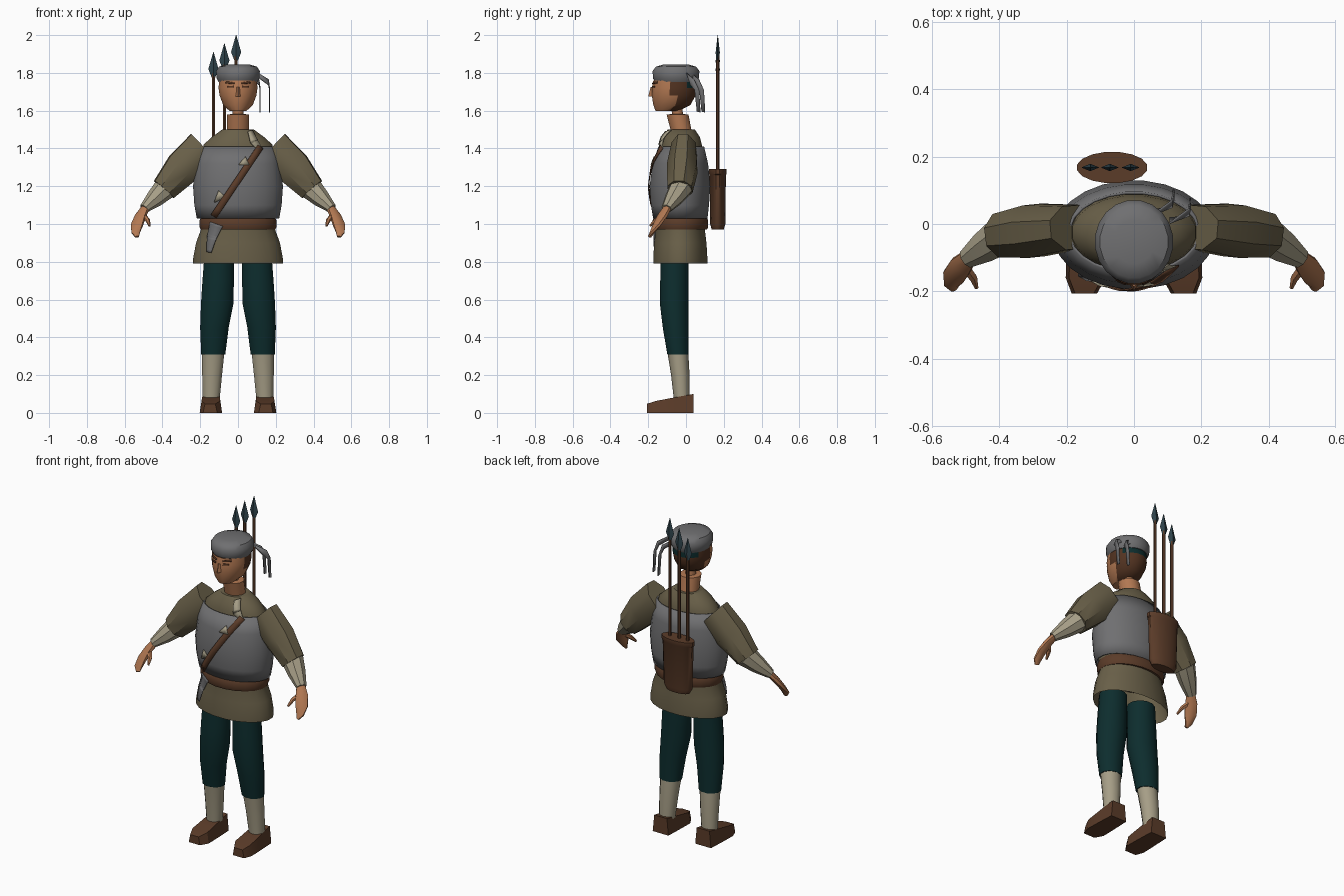
import bpy, bmesh, math
from mathutils import Vector

if "Cube" in bpy.data.objects:
    bpy.data.objects.remove(bpy.data.objects["Cube"], do_unlink=True)


def material(name, *rgb):
    m = bpy.data.materials.new(name)
    m.use_nodes = True
    m.diffuse_color = (*rgb, 1)
    m.node_tree.nodes["Principled BSDF"].inputs["Base Color"].default_value = (*rgb, 1)
    return m


OLIVE = material("olive cloth", .14, .115, .065)
GREY = material("grey metal", .16, .16, .165)
CREAM = material("cream linen", .38, .34, .24)
SKIN = material("skin", .45, .19, .085)
LEATHER = material("brown leather", .105, .045, .022)
TEAL = material("dark teal", .004, .026, .027)
STEEL = material("blue steel", .03, .06, .075)
HAIR = material("dark hair", .085, .033, .015)


def finish(name, bm, mats, mirror=False, angle=40, rule=None, thick=0):
    """Turn a bmesh into a shaded object; rule picks the colour of each face."""
    bmesh.ops.recalc_face_normals(bm, faces=bm.faces)
    if rule:
        for f in bm.faces:
            f.material_index = rule(f.calc_center_median())
    me = bpy.data.meshes.new(name)
    bm.to_mesh(me)
    bm.free()
    ob = bpy.data.objects.new(name, me)
    bpy.context.collection.objects.link(ob)
    for m in mats:
        me.materials.append(m)
    bpy.ops.object.select_all(action='DESELECT')
    ob.select_set(True)
    bpy.context.view_layer.objects.active = ob
    bpy.ops.object.shade_smooth_by_angle(angle=math.radians(angle))
    if thick:
        ob.modifiers.new("Thickness", 'SOLIDIFY').thickness = thick
    if mirror:
        ob.modifiers.new("Mirror", 'MIRROR')
    return ob


def skin_rings(rings, caps=(True, True), closed=True):
    """Join matching point rings with quads."""
    bm = bmesh.new()
    vs = [[bm.verts.new(p) for p in r] for r in rings]
    n = len(vs[0])
    for a, b in zip(vs, vs[1:]):
        for i in range(n if closed else n - 1):
            j = (i + 1) % n
            bm.faces.new((a[i], a[j], b[j], b[i]))
    for cap, ring in zip(caps, (vs[0], vs[-1])):
        if cap and closed:
            bm.faces.new(ring)
    return bm


def circle(n):
    return [(math.cos(t), math.sin(t)) for t in
            (2 * math.pi * (i + .5) / n for i in range(n))]


def loft(name, rings, mats, n=16, caps=(True, True), **kw):
    """Stack of horizontal ellipses: x, y, z, x radius, y radius."""
    pts = [[(x + rx * c, y + ry * s, z) for c, s in circle(n)] for x, y, z, rx, ry in rings]
    return finish(name, skin_rings(pts, caps), mats, **kw)


def tube(name, path, mat, n=8):
    """Limb along a path: point, sideways radius, upward radius; mirrored."""
    ps = [Vector(p) for p, a, b in path]
    rings = []
    for i, (p, a, b) in enumerate(path):
        t = (ps[min(i + 1, len(ps) - 1)] - ps[max(i - 1, 0)]).normalized()
        side = t.cross(Vector((0, 0, 1))).normalized()
        up = side.cross(t)
        rings.append([ps[i] + side * a * c + up * b * s for c, s in circle(n)])
    return finish(name, skin_rings(rings), [mat], mirror=True)


def front_y(rings, x, z):
    """Front of a loft at x, z."""
    z = min(max(z, rings[0][2]), rings[-1][2])
    for a, b in zip(rings, rings[1:]):
        if a[2] <= z <= b[2]:
            k = (z - a[2]) / (b[2] - a[2])
            _, cy, _, rx, ry = [p + (q - p) * k for p, q in zip(a, b)]
            return cy - ry * math.sqrt(max(0, 1 - (x / rx) ** 2))


def strip(name, path, rings, mat, lift=.008, steps=6):
    """Thin band lying on the front of a loft: x, z, width."""
    rows = []
    for (x0, z0, w0), (x1, z1, w1) in zip(path, path[1:]):
        d = Vector((z0 - z1, x1 - x0)).normalized()
        for i in range(steps + 1):
            k = i / steps
            x, z, w = x0 + (x1 - x0) * k, z0 + (z1 - z0) * k, (w0 + (w1 - w0) * k) / 2
            edge = [(x + s * w * d.x, z + s * w * d.y) for s in (-1, 1)]
            rows.append([(u, front_y(rings, u, v) - lift, v) for u, v in edge])
    return finish(name, skin_rings(rows, closed=False), [mat], thick=.005)


# Tunic, breastplate and belt
tunic = [(0, -.03, .79, .24, .145), (0, -.03, .82, .24, .145), (0, -.03, .9, .225, .14),
         (0, -.03, .98, .195, .13), (0, -.03, 1.2, .215, .14), (0, -.025, 1.42, .185, .11),
         (0, -.025, 1.46, .14, .1), (0, -.025, 1.5, .085, .073)]
plate = [(0, -.03, 1.03, .22, .145), (0, -.032, 1.1, .233, .155), (0, -.032, 1.2, .24, .162),
         (0, -.03, 1.32, .225, .148), (0, -.025, 1.41, .197, .122)]
loft("tunic", tunic, [OLIVE], n=20, caps=(False, True))
loft("breastplate", plate, [GREY], n=24, caps=(False, False), thick=.008)
loft("belt", [(0, -.03, .97, .2, .143), (0, -.03, .985, .206, .149),
              (0, -.03, 1.02, .206, .149), (0, -.03, 1.035, .198, .14)], [LEATHER], n=20)

# Strap, cloth scraps and hanging belt end
strip("chest_strap", [(.12, 1.41, .035), (-.13, 1.04, .035)], plate, LEATHER, steps=10)
strip("collar_scrap", [(.065, 1.495, .025), (.085, 1.44, .04), (.115, 1.4, .025)],
      tunic[5:], CREAM, lift=.02)
strip("upper_scrap", [(.005, 1.315, .005), (.05, 1.335, .05)], plate, CREAM, steps=2)
strip("lower_scrap", [(-.125, 1.115, .005), (-.085, 1.16, .05)], plate, CREAM, steps=2)
strip("belt_end", [(-.115, 1.0, .07), (-.14, .93, .05), (-.155, .85, .025)],
      tunic[:4], GREY, lift=.025)

# Arms and hands
tube("sleeves", [((.18, -.01, 1.40), .07, .11), ((.295, -.02, 1.295), .085, .1),
                 ((.392, -.032, 1.183), .07, .073)], OLIVE)
tube("forearms", [((.38, -.025, 1.195), .062, .064), ((.44, -.065, 1.135), .05, .048),
                  ((.497, -.103, 1.082), .03, .026)], CREAM)
tube("hands", [((.487, -.095, 1.09), .024, .02), ((.515, -.125, 1.045), .036, .02),
               ((.535, -.155, .995), .036, .017), ((.542, -.18, .955), .024, .013),
               ((.535, -.193, .932), .012, .008)], SKIN)
tube("thumbs", [((.505, -.125, 1.05), .016, .014), ((.478, -.16, 1.02), .013, .012),
                ((.468, -.19, .99), .006, .006)], SKIN, n=6)

# Legs and socks
loft("breeches", [(.1, -.06, .84, .08, .075), (.105, -.062, .7, .086, .077),
                  (.11, -.063, .58, .089, .078), (.125, -.055, .45, .078, .07),
                  (.131, -.043, .31, .066, .058)], [TEAL], n=12, mirror=True)
loft("socks", [(.131, -.043, .32, .062, .055), (.137, -.03, .2, .055, .049),
               (.142, -.022, .07, .047, .042)], [CREAM], n=10, mirror=True)

# Shoes: rectangles from heel to toe (y, inner x, outer x, height)
shoe = [(.04, .09, .195, .1), (-.06, .086, .2, .082), (-.16, .084, .203, .063),
        (-.207, .11, .185, .048)]
finish("shoes", skin_rings([[(a, y, 0), (b, y, 0), (b - .01, y, h), (a + .01, y, h)]
                            for y, a, b, h in shoe]), [LEATHER], mirror=True, angle=25)

# Neck, head and face
loft("neck", [(0, -.02, 1.47, .06, .056), (0, -.045, 1.58, .061, .06),
              (0, -.045, 1.582, .03, .03), (0, -.05, 1.63, .03, .03)], [SKIN], n=12)


def head_colour(c):
    if c.y > 0 and c.z > 1.72:
        return 2
    return 1 if c.y > -.07 and c.z > 1.6 else 0


loft("head", [(0, -.1, 1.598, .045, .062), (0, -.075, 1.63, .08, .1),
              (0, -.065, 1.68, .099, .118), (0, -.062, 1.72, .105, .121),
              (0, -.06, 1.76, .102, .115)], [SKIN, HAIR, TEAL], rule=head_colour)
nose = [[(-.012, -.175, 1.725), (.012, -.175, 1.725), (0, -.187, 1.725)],
        [(-.02, -.17, 1.675), (.02, -.17, 1.675), (0, -.2, 1.675)]]
finish("nose", skin_rings(nose), [SKIN])
face = [(0, -.065, 1.68, .099, .118), (0, -.062, 1.72, .105, .121), (0, -.06, 1.76, .102, .115)]
for side, label in ((1, "left"), (-1, "right")):
    strip(label + "_brow", [(side * .02, 1.745, .008), (side * .065, 1.75, .012)], face, HAIR, .003)
    strip(label + "_eye", [(side * .025, 1.727, .01), (side * .055, 1.727, .008)], face, HAIR, .003)

# Cap with two trailing ties
loft("cap", [(0, -.053, 1.752, .104, .113), (0, -.053, 1.773, .115, .124),
             (0, -.053, 1.81, .117, .125), (0, -.053, 1.833, .102, .108),
             (0, -.053, 1.845, .06, .065)], [GREY], n=20)
for i, x in enumerate((.115, .165)):
    y = .09 - i * .025
    rows = [[(x - .06, y - .06, 1.8), (x - .06, y - .045, 1.775)],
            [(x - .005, y - .02, 1.765), (x - .005, y - .04, 1.735)],
            [(x, y + .005, 1.71), (x, y - .02, 1.71)],
            [(x, y + .012, 1.59), (x, y - .008, 1.595)]]
    finish("cap_tie_%d" % (i + 1), skin_rings(rows, closed=False), [GREY], thick=.005)

# Quiver and arrows on the back
QX, QY = -.065, .168
loft("quiver", [(QX, QY, .97, .075, .032), (QX, QY, 1.0, .092, .041), (QX, QY, 1.26, .1, .044),
                (QX, QY, 1.265, .106, .047), (QX, QY, 1.29, .106, .047)], [LEATHER])
for i, (x, tip) in enumerate(((-.13, 1.91), (-.072, 1.955), (-.01, 2.0))):
    loft("arrow_shaft_%d" % (i + 1), [(x, QY, 1.2, .009, .009), (x, QY, tip - .11, .009, .009)],
         [LEATHER], n=6)
    head = [[(x + w * c, QY + d * s, tip - h) for c, s in ((1, 0), (0, 1), (-1, 0), (0, -1))]
            for h, w, d in ((.135, .009, .009), (.09, .027, .011), (0, .001, .001))]
    finish("arrow_head_%d" % (i + 1), skin_rings(head), [STEEL], angle=20)
